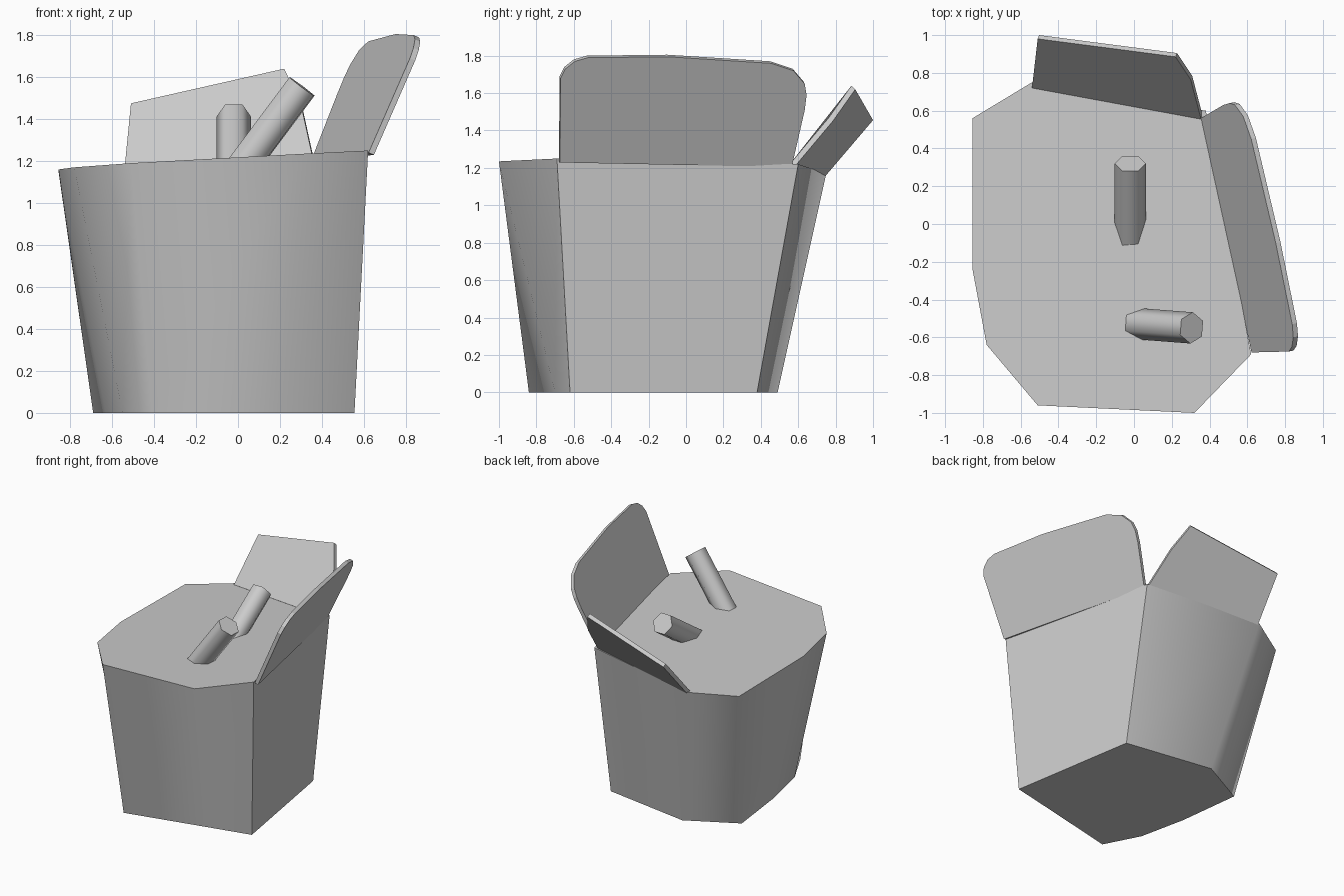
import bpy, bmesh
from mathutils import Vector

cube = bpy.data.objects.get("Cube")
if cube:
    bpy.data.objects.remove(cube, do_unlink=True)

grey = bpy.data.materials.new("plain_grey")
grey.use_nodes = True
grey.diffuse_color = (0.6, 0.6, 0.6, 1)
grey.node_tree.nodes["Principled BSDF"].inputs["Base Color"].default_value = grey.diffuse_color


def finish(bm, name):
    """Turn a bmesh into a named, grey object."""
    bmesh.ops.recalc_face_normals(bm, faces=bm.faces[:])
    mesh = bpy.data.meshes.new(name)
    bm.to_mesh(mesh)
    bm.free()
    mesh.materials.append(grey)
    obj = bpy.data.objects.new(name, mesh)
    bpy.context.collection.objects.link(obj)
    return obj


def loft(name, lower, upper, sharp_corners=()):
    """Join two matching loops with smooth walls and flat, sharp-rimmed caps."""
    bm = bmesh.new()
    a = [bm.verts.new(p) for p in lower]
    b = [bm.verts.new(p) for p in upper]
    n = len(a)
    caps = [bm.faces.new(a), bm.faces.new(b)]
    for i in range(n):
        j = (i + 1) % n
        bm.faces.new((a[i], a[j], b[j], b[i])).smooth = True
    for cap in caps:
        for edge in cap.edges:
            edge.smooth = False
    for i in sharp_corners:
        bm.edges.get((a[i], b[i])).smooth = False
    return finish(bm, name)


def flap(name, outline, offset):
    """Thin flat-shaded sheet, thickened along an offset."""
    outer = [Vector(p) + Vector(offset) for p in outline]
    obj = loft(name, outline, outer)
    for poly in obj.data.polygons:
        poly.use_smooth = False


def stick(name, tip, foot, radius=0.083):
    """Six-sided stick from foot to tip, cut square at the ends."""
    tip, foot = Vector(tip), Vector(foot)
    axis = tip - foot
    turn = axis.to_track_quat('Z', 'X').to_matrix().to_4x4()
    turn.translation = (tip + foot) / 2
    bm = bmesh.new()
    bmesh.ops.create_cone(bm, cap_ends=True, segments=6, radius1=radius,
                          radius2=radius, depth=axis.length, matrix=turn)
    for face in bm.faces:
        face.smooth = len(face.verts) == 4
        if not face.smooth:
            for edge in face.edges:
                edge.smooth = False
    finish(bm, name)


# Tapering carton, filled level with a slightly tilted rim
base = [(.555, -.62), (.39, .38), (-.31, .49), (-.69, .29),
        (-.63, -.2), (-.55, -.57), (-.41, -.84), (.2, -.7)]
rim = [(.62, -.69, 1.25), (.38, .6, 1.22), (-.54, .75, 1.17), (-.855, .56, 1.15),
       (-.855, -.24, 1.16), (-.78, -.64, 1.17), (-.51, -.96, 1.19), (.32, -1, 1.235)]
loft("carton", [(x, y, 0) for x, y in base], rim, sharp_corners=(0, 1))

# Rounded side flap leaning outwards, following the carton's side
side = [(-.68, 1.24), (-.675, 1.69), (-.65, 1.74), (-.6, 1.78), (-.53, 1.8),
        (-.1, 1.805), (.45, 1.77), (.57, 1.73), (.63, 1.66), (.64, 1.6),
        (.63, 1.52), (.56, 1.215)]
flap("side_flap", [(.36 + (.56 - y) * .208 + .44 * (z - 1.23), y, z) for y, z in side],
     (.025, .005, -.011))

# Angular back flap
flap("back_flap", [(-.54, .72, 1.17), (-.51, .98, 1.475), (.22, .885, 1.64),
                   (.3, .765, 1.47), (.355, .555, 1.22)], (.008, .02, -.02))

# Two sticks resting in the filling
stick("front_stick", (.305, -.55, 1.555), (-.02, -.525, 1.12))
stick("back_stick", (-.02, .32, 1.41), (-.02, -.1, 1.125))
